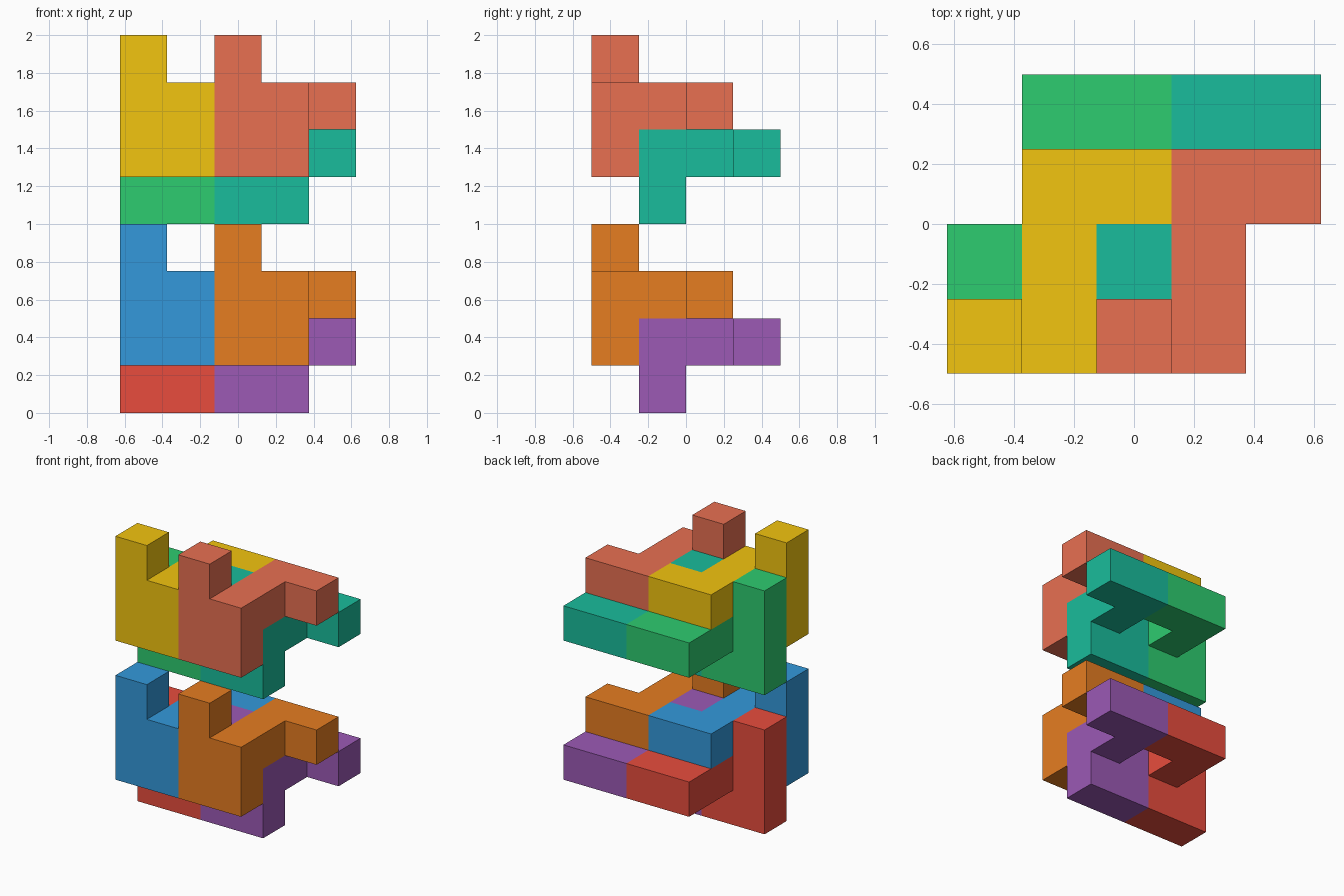
import bpy
import bmesh
from mathutils import Color, Vector

if "Cube" in bpy.data.objects:
    bpy.data.objects.remove(bpy.data.objects["Cube"])

U = 0.25                                  # edge of one cube
ORIGIN = Vector((-0.625, -0.5, 0.0))      # corner of the cube grid

# Eight-cube interlocking piece, as (x, y, z) grid cells
PIECE = [(0, 0, 0), (0, 0, 1), (0, 0, 2), (1, 0, 0),
         (1, 0, 1), (1, 1, 1), (1, 2, 1), (2, 2, 1)]

# Each face direction with its two in-plane axes (right-handed)
AXES = [(Vector((1, 0, 0)), Vector((0, 1, 0)), Vector((0, 0, 1))),
        (Vector((0, 1, 0)), Vector((0, 0, 1)), Vector((1, 0, 0))),
        (Vector((0, 0, 1)), Vector((1, 0, 0)), Vector((0, 1, 0)))]


def polycube(name, offset, color):
    """Closed solid made of the outer faces of the piece's cubes."""
    bm = bmesh.new()
    for cell in PIECE:
        center = Vector(cell) + Vector((0.5, 0.5, 0.5))
        for n, a, b in AXES:
            for s in (1, -1):
                neighbour = tuple(int(v) for v in Vector(cell) + n * s)
                if neighbour in PIECE:
                    continue
                corners = [(-1, -1), (1, -1), (1, 1), (-1, 1)][::s]
                bm.faces.new([bm.verts.new((center + (n * s + a * p + b * q) / 2) * U)
                              for p, q in corners])
    bmesh.ops.remove_doubles(bm, verts=bm.verts, dist=1e-4)
    # merge coplanar squares into clean flat faces
    bmesh.ops.dissolve_limit(bm, angle_limit=0.01, verts=bm.verts, edges=bm.edges)
    mesh = bpy.data.meshes.new(name)
    bm.to_mesh(mesh)
    bm.free()
    mat = bpy.data.materials.new(name + "_color")
    mat.diffuse_color = (*Color(color).from_srgb_to_scene_linear(), 1.0)
    mat.use_nodes = True
    mat.node_tree.nodes["Principled BSDF"].inputs["Base Color"].default_value = mat.diffuse_color
    mesh.materials.append(mat)
    obj = bpy.data.objects.new(name, mesh)
    obj.location = ORIGIN + Vector(offset) * U
    bpy.context.collection.objects.link(obj)


# Screen colours per layer: back left, back right, front left, front right
LAYERS = {
    "lower": [(0.91, 0.30, 0.24), (0.61, 0.35, 0.71),
              (0.20, 0.60, 0.86), (0.90, 0.49, 0.13)],
    "upper": [(0.18, 0.80, 0.44), (0.10, 0.74, 0.61),
              (0.95, 0.77, 0.06), (0.91, 0.44, 0.32)],
}
SLOTS = [("back_left", (0, 1, 0)), ("back_right", (2, 1, 0)),
         ("front_left", (0, 0, 1)), ("front_right", (2, 0, 1))]

for level, (layer, colors) in enumerate(LAYERS.items()):
    for (slot, (x, y, z)), color in zip(SLOTS, colors):
        polycube(f"{layer}_{slot}_piece", (x, y, z + 4 * level), color)
